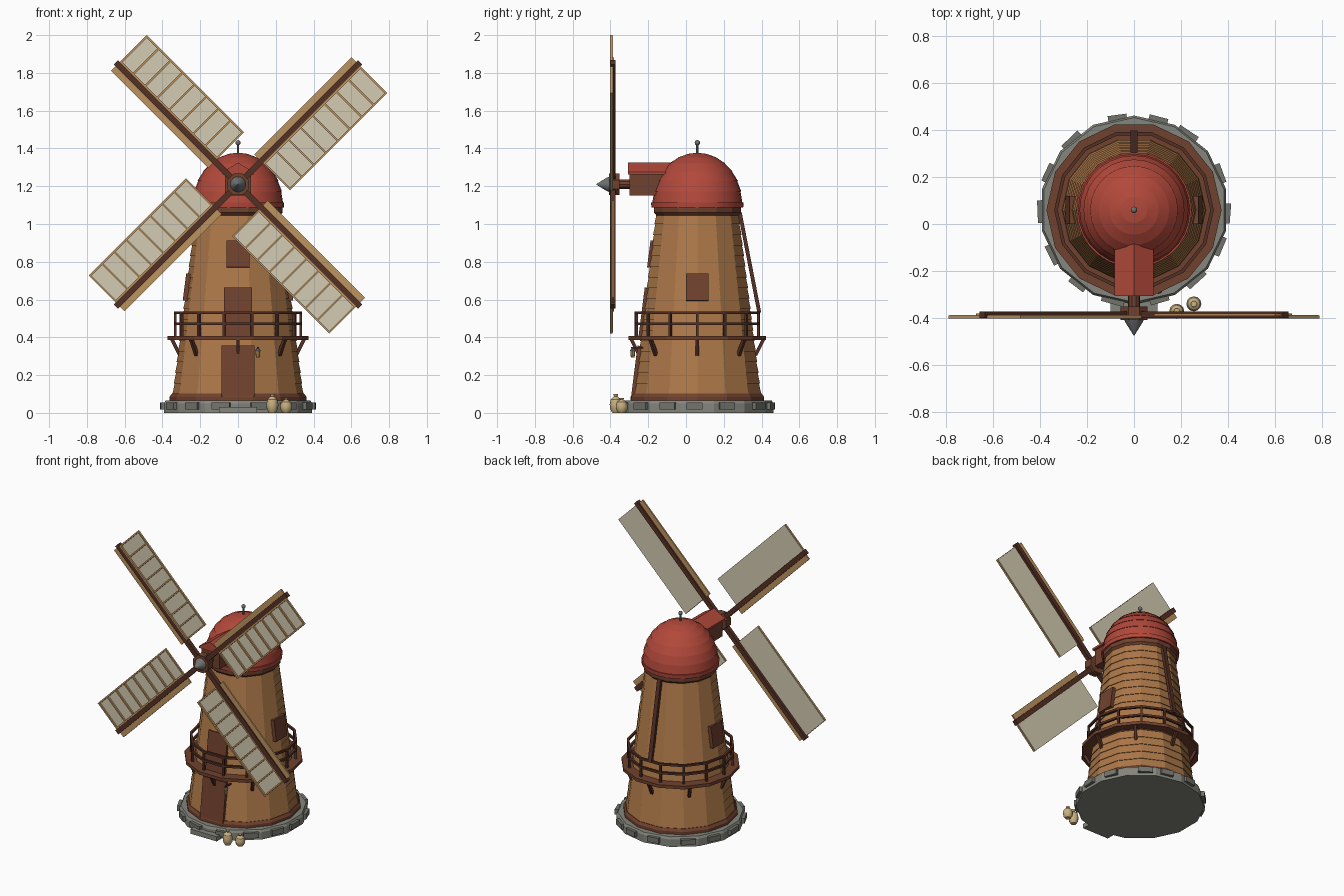
import bpy, bmesh, math, random
from mathutils import Matrix, Vector

if "Cube" in bpy.data.objects:
    bpy.data.objects.remove(bpy.data.objects["Cube"])

random.seed(4)
T, PI = Matrix.Translation, math.pi
CY = 0.06                       # tower axis
N = 14                          # tower sides
HUB_Z = 1.21


def R(deg, axis):
    return Matrix.Rotation(math.radians(deg), 4, axis)


def mat(name, r, g, b):
    m = bpy.data.materials.new(name)
    m.diffuse_color = [*(((c / 255 + 0.055) / 1.055) ** 2.4 for c in (r, g, b)), 1]
    m.use_nodes = True
    m.node_tree.nodes["Principled BSDF"].inputs["Base Color"].default_value = m.diffuse_color
    return m


WOOD = mat("siding_wood", 172, 119, 72)
BROWN = mat("trim_brown", 112, 65, 46)
DARK = mat("dark_timber", 84, 48, 36)
RED = mat("roof_red", 178, 72, 58)
STONE = mat("stone", 134, 134, 126)
DSTONE = mat("block_stone", 116, 116, 109)
CANVAS = mat("canvas", 212, 203, 178)
TAN = mat("tan_lath", 190, 148, 96)
IRON = mat("iron", 112, 114, 114)
SACK = mat("sackcloth", 202, 178, 130)


def finish(name, bm, m, smooth=False):
    bmesh.ops.recalc_face_normals(bm, faces=bm.faces)
    me = bpy.data.meshes.new(name)
    bm.to_mesh(me)
    bm.free()
    me.materials.append(m)
    ob = bpy.data.objects.new(name, me)
    bpy.context.collection.objects.link(ob)
    if smooth:
        bpy.context.view_layer.objects.active = ob
        ob.select_set(True)
        bpy.ops.object.shade_smooth_by_angle(angle=math.radians(30))
        ob.select_set(False)
    return ob


def boxes(name, items, m):
    """One object from (matrix, size) boxes."""
    bm = bmesh.new()
    for mx, s in items:
        bmesh.ops.create_cube(bm, size=1, matrix=mx @ Matrix.Diagonal((*s, 1)))
    return finish(name, bm, m)


def lathe(name, prof, n, m, mx=None, turn=0.0, ring=False, smooth=False):
    """Revolve (r, z) profile; ring=True closes the profile, else caps the ends."""
    mx = T((0, CY, 0)) if mx is None else mx
    bm = bmesh.new()
    rows = []
    for r, z in prof:
        rows.append([bm.verts.new(mx @ Vector((r * math.cos(2 * PI * (k + turn) / n),
                                               r * math.sin(2 * PI * (k + turn) / n), z)))
                     for k in range(n)])
    pairs = list(zip(rows, rows[1:])) + ([(rows[-1], rows[0])] if ring else [])
    for a, b in pairs:
        for k in range(n):
            j = (k + 1) % n
            bm.faces.new((a[k], a[j], b[j], b[k]))
    if not ring:
        bm.faces.new(rows[0])
        bm.faces.new(rows[-1])
    bmesh.ops.remove_doubles(bm, verts=bm.verts, dist=1e-5)
    return finish(name, bm, m, smooth)


def beam(a, b, w, d):
    a, b = Vector(a), Vector(b)
    q = (b - a).to_track_quat('Z', 'Y').to_matrix().to_4x4()
    return T((a + b) / 2) @ q, (w, d, (b - a).length)


def around(deg, r, z):
    return T((0, CY, 0)) @ R(deg, 'Z') @ T((r, 0, z))


# stone footing with raised blocks and a doorstep
lathe("stone_footing", [(0.402, 0), (0.402, 0.05), (0.393, 0.066)], N, STONE, turn=0.5)
boxes("footing_blocks",
      [(around(k * 360 / N + random.uniform(-4, 4), 0.393, 0.036) @ R(random.uniform(-3, 3), 'Z'),
        (0.036, random.uniform(0.075, 0.1), 0.036)) for k in range(N)], DSTONE)
boxes("doorstep", [(T((0, -0.335, 0.016)), (0.2, 0.08, 0.032))], STONE)

# tower: overlapping courses of boards
Z0, Z1, R0, R1 = 0.1, 1.055, 0.343, 0.222
SLOPE = (R0 - R1) / (Z1 - Z0)
ROWS = 17


def wall(z):
    return R0 - SLOPE * (z - Z0)


prof = []
for i in range(ROWS):
    a, b = (Z0 + (Z1 - Z0) * t / ROWS for t in (i, i + 1))
    prof += [(wall(a) + 0.004, a), (wall(b) - 0.001, b)]
lathe("tower_siding", prof, N, WOOD)
lathe("tower_skirting", [(0.362, 0.066), (0.362, 0.085), (0.35, 0.102)], N, BROWN)
lathe("cap_curb", [(0.222, 1.045), (0.236, 1.06), (0.236, 1.095)], N, BROWN)


# doors and windows lying on the sloping wall
def plate(name, deg, z0, z1, w, out, m=BROWN, flat=1.0):
    zm = (z0 + z1) / 2
    mx = around(deg, wall(zm) * flat + out - 0.02, zm) @ R(-math.degrees(math.atan(SLOPE)), 'Y')
    boxes(name, [(mx, (0.04, w, z1 - z0))], m)


AP = math.cos(PI / N)
plate("entrance_door", -90, 0.068, 0.355, 0.176, 0.014, flat=AP)
plate("gallery_door", -90, 0.403, 0.662, 0.146, 0.014, flat=AP)
plate("front_window", -90, 0.768, 0.912, 0.122, 0.014, flat=AP)
plate("right_window", 0, 0.592, 0.737, 0.118, 0.012)
plate("left_window", 180, 0.592, 0.737, 0.118, 0.012)

# gallery deck, brackets and railing
lathe("gallery_deck", [(0.28, 0.385), (0.373, 0.385), (0.373, 0.406), (0.28, 0.406)],
      N, BROWN, ring=True)
br = []
for k in range(8):
    d = Vector((math.cos(k * PI / 4), math.sin(k * PI / 4), 0))
    c = Vector((0, CY, 0))
    br.append(beam(c + d * 0.308 + Vector((0, 0, 0.305)), c + d * 0.35 + Vector((0, 0, 0.39)),
                   0.018, 0.018))
boxes("gallery_brackets", br, DARK)
for nm, z in (("middle_rail", 0.464), ("top_rail", 0.524)):
    lathe(nm, [(0.325, z), (0.34, z), (0.34, z + 0.014), (0.325, z + 0.014)], N, DARK, ring=True)
boxes("railing_posts", [(around(k * 360 / N, 0.332, 0.467), (0.014, 0.014, 0.13))
                        for k in range(N)], DARK)

# domed cap in stepped shingle rings
dome = [(0.243, 1.088), (0.245, 1.115)]
STEPS = 7
for i in range(STEPS):
    a, b = (0.5 * PI * t / STEPS for t in (i, i + 1))
    dome += [(0.235 * math.cos(a) + 0.003, 1.115 + 0.262 * math.sin(a)),
             (0.235 * math.cos(b) - 0.001 if i < STEPS - 1 else 0.004,
              1.115 + 0.262 * math.sin(b))]
lathe("dome_cap", dome, 28, RED, smooth=True)
lathe("finial_rod", [(0.006, 1.36), (0.006, 1.43)], 8, IRON)
lathe("finial_ball", [(0.014 * math.sin(PI * i / 8), 1.43 - 0.014 * math.cos(PI * i / 8))
                      for i in range(9)], 12, IRON, smooth=True)

# shaft housing with gabled roof
boxes("shaft_housing", [(T((0, -0.195, 1.21)), (0.135, 0.21, 0.12))], BROWN)
bm = bmesh.new()
ends = [[bm.verts.new((x, y, z)) for x, z in ((-0.083, 1.262), (0.083, 1.262), (0.083, 1.275),
                                              (0, 1.325), (-0.083, 1.275))]
        for y in (-0.307, -0.06)]
for e in ends:
    bm.faces.new(e)
for k in range(5):
    j = (k + 1) % 5
    bm.faces.new((ends[0][k], ends[0][j], ends[1][j], ends[1][k]))
finish("housing_roof", bm, RED)

# wind shaft, hub and nose cone along -y
AX = T((0, 0, HUB_Z)) @ R(90, 'X')
lathe("wind_shaft", [(0.026, 0.28), (0.026, 0.37)], 10, BROWN, mx=AX)
lathe("sail_hub", [(0.062, 0.352), (0.062, 0.408)], 8, BROWN, mx=AX, turn=0.5)
lathe("nose_cone", [(0.042, 0.406), (0.036, 0.42), (0.002, 0.474)], 14, IRON, mx=AX, smooth=True)

# four sails: spar, lath frame, canvas and wind board
U0, U1, V0, V1, CELLS = 0.172, 0.9, 0.015, 0.217, 8
UM, VM = (U0 + U1) / 2, (V0 + V1) / 2
for k, nm in enumerate(("upper_right", "lower_right", "lower_left", "upper_left")):
    mx = T((0, 0, HUB_Z)) @ R(45 + 90 * k, 'Y')
    boxes(nm + "_spar", [(mx @ T((0, -0.386, 0.457)), (0.032, 0.028, 0.915))], DARK)
    boxes(nm + "_canvas", [(mx @ T((VM, -0.389, UM)), (V1 - V0 - 0.006, 0.004, U1 - U0 - 0.006))],
          CANVAS)
    bars = [(mx @ T((VM, -0.396, U0 + 0.005 + (U1 - U0 - 0.01) * i / CELLS)),
             (V1 - V0, 0.012, 0.010)) for i in range(CELLS + 1)]
    bars += [(mx @ T((v, -0.396, UM)), (0.010, 0.013, U1 - U0)) for v in (V0 + 0.005, V1 - 0.005)]
    boxes(nm + "_lath_frame", bars, TAN)
    boxes(nm + "_wind_board", [(mx @ T((-0.033, -0.387, UM)), (0.036, 0.01, U1 - U0))], TAN)

# tail pole down the back
boxes("tail_pole", [beam((0, 0.285, 1.06), (0, 0.388, 0.53), 0.028, 0.02)], DARK)

# lantern by the door
boxes("lantern_arm", [beam((0.105, -0.22, 0.345), (0.105, -0.29, 0.345), 0.01, 0.01)], DARK)
L = T((0.105, -0.282, 0))
lathe("lantern_cap", [(0.016, 0.328), (0.004, 0.345)], 8, IRON, mx=L)
lathe("lantern_body", [(0.010, 0.293), (0.013, 0.328)], 8, TAN, mx=L)

# grain sacks
for nm, x, y, h in (("tall_sack", 0.182, -0.372, 0.1), ("short_sack", 0.255, -0.34, 0.08)):
    lathe(nm, [(0.018, 0), (0.029, 0.2 * h), (0.032, 0.45 * h), (0.026, 0.72 * h),
               (0.009, 0.88 * h), (0.013, h)], 12, SACK, mx=T((x, y, 0)), smooth=True)
